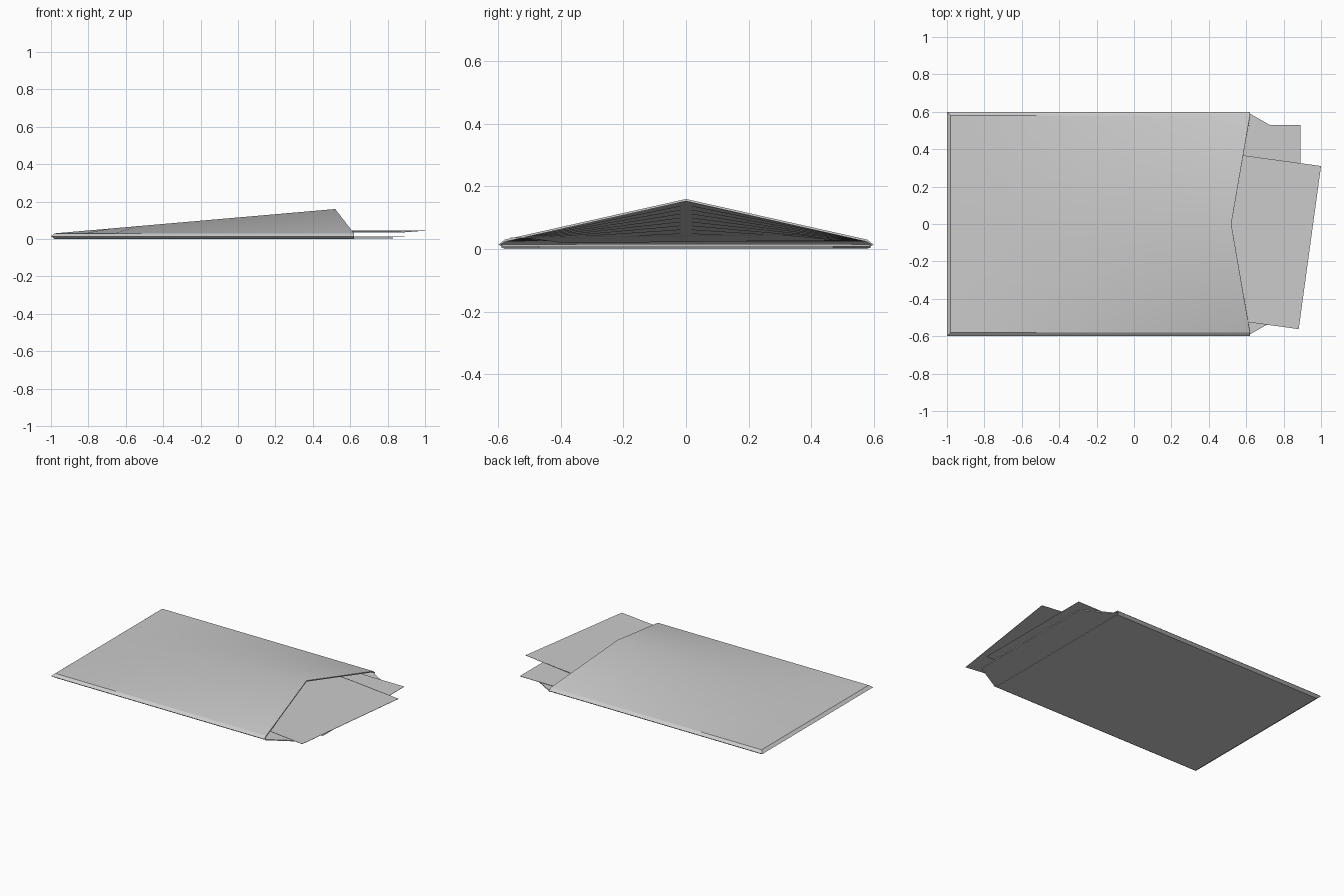
import bpy, bmesh, math
from mathutils import Matrix

cube = bpy.data.objects.get("Cube")
if cube:
    bpy.data.objects.remove(cube, do_unlink=True)

# Paper material
GREY = (0.6, 0.6, 0.6, 1.0)
paper = bpy.data.materials.new("paper_grey")
paper.use_nodes = True
paper.diffuse_color = GREY
paper.node_tree.nodes["Principled BSDF"].inputs["Base Color"].default_value = GREY


def finish(bm, name):
    bmesh.ops.recalc_face_normals(bm, faces=bm.faces)
    mesh = bpy.data.meshes.new(name)
    bm.to_mesh(mesh)
    bm.free()
    mesh.materials.append(paper)
    obj = bpy.data.objects.new(name, mesh)
    bpy.context.collection.objects.link(obj)
    return obj


def plate(name, outline, z, thickness):
    """Thin flat plate with its underside at height z."""
    bm = bmesh.new()
    face = bm.faces.new([bm.verts.new((x, y, z)) for x, y in outline])
    top = bmesh.ops.extrude_face_region(bm, geom=[face])["geom"]
    moved = [v for v in top if isinstance(v, bmesh.types.BMVert)]
    bmesh.ops.translate(bm, verts=moved, vec=(0, 0, thickness))
    return finish(bm, name)


# Envelope: closed at the back, its upper side bulging up to an open mouth
BACK, MOUTH, APEX = -0.98, 0.62, 0.52
HALF, LOW, HIGH, PEAK = 0.58, 0.03, 0.03, 0.16
STEPS = 10
bm = bmesh.new()
rings = []
for i in range(STEPS + 1):
    t = i / STEPS
    x = BACK + (MOUTH - BACK) * t
    ridge_x = BACK + (APEX - BACK) * t
    fold_x = -1.0 if i == 0 else x
    ridge_z = HIGH + (PEAK - HIGH) * t
    ring = [(x, -HALF, 0), (fold_x, -0.6, 0.014), (x, -HALF, HIGH),
            (ridge_x, 0, ridge_z),
            (x, HALF, HIGH), (fold_x, 0.6, 0.014), (x, HALF, 0)]
    rings.append([bm.verts.new(p) for p in ring])
for a, b in zip(rings, rings[1:]):
    for j in range(len(a)):
        k = (j + 1) % len(a)
        bm.faces.new((a[j], a[k], b[k], b[j]))
back = rings[0]
bm.faces.new((back[0], back[1], back[5], back[6]))
bm.faces.new((back[1], back[2], back[3], back[4], back[5]))
for f in bm.faces:
    f.smooth = True
for e in bm.edges:
    along_side = all(abs(v.co.y) > 0.5 for v in e.verts)
    at_back = all(v.co.x < -0.97 for v in e.verts)
    if along_side or at_back or e.is_boundary:
        e.smooth = False
envelope = finish(bm, "envelope")
solid = envelope.modifiers.new("wall", "SOLIDIFY")
solid.thickness = 0.007
solid.offset = -1

# Opening flap, continuing the floor
plate("envelope_flap",
      [(MOUTH, -0.59), (0.83, -0.47), (0.83, 0.47), (MOUTH, 0.59)], 0.003, 0.006)

# Lower sheet, lying straight on the floor
plate("lower_sheet", [(-0.36, -0.35), (0.89, -0.35), (0.89, 0.53), (-0.36, 0.53)],
      0.014, 0.002)

# Upper sheet, turned a little and dipping toward the closed end
upper = plate("upper_sheet", [(-1.245, -0.88), (-0.4, -0.88), (0, -0.88),
                              (0, 0), (-0.4, 0), (-1.245, 0)], 0, 0.002)
turn = Matrix.Rotation(math.radians(-7.8), 4, "Z")
upper.data.transform(Matrix.Translation((1.0, 0.31, 0.044)) @ turn)
for v in upper.data.vertices:
    v.co.z -= 0.009 * (0.31 - v.co.y) / 0.87
    if v.co.x < 0.3:
        v.co.z -= 0.018
